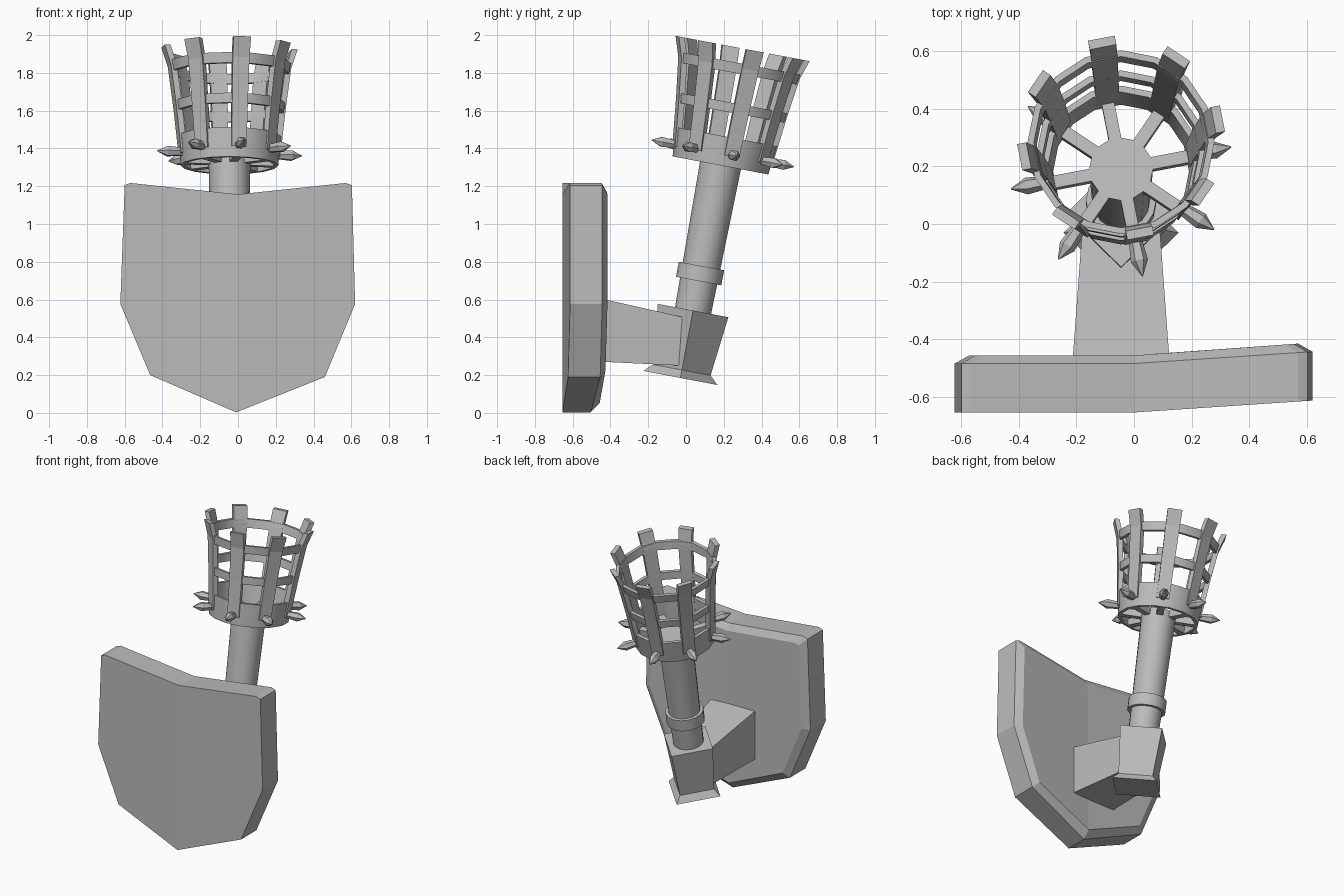
import bpy, bmesh, math
from mathutils import Matrix, Vector

cube = bpy.data.objects.get("Cube")
if cube:
    bpy.data.objects.remove(cube)

iron = bpy.data.materials.new("grey")
iron.use_nodes = True
GREY = (0.5, 0.5, 0.5, 1)
iron.diffuse_color = GREY
iron.node_tree.nodes["Principled BSDF"].inputs["Base Color"].default_value = GREY

# Torch frame: origin under the socket, leaning away from the shield
TORCH = Matrix.Translation((-0.045, -0.03, 0.185)) @ Matrix.Rotation(math.radians(-10.7), 4, 'X')
SIDES = 16
COUNT = 8


def finish(name, bm, matrix, smooth):
    bmesh.ops.recalc_face_normals(bm, faces=bm.faces)
    mesh = bpy.data.meshes.new(name)
    bm.to_mesh(mesh)
    bm.free()
    mesh.transform(matrix)
    mesh.materials.append(iron)
    obj = bpy.data.objects.new(name, mesh)
    bpy.context.collection.objects.link(obj)
    if smooth:
        bpy.ops.object.select_all(action='DESELECT')
        obj.select_set(True)
        bpy.context.view_layer.objects.active = obj
        bpy.ops.object.shade_smooth_by_angle(angle=math.radians(35))
    return obj


def loft(name, rings, matrix=Matrix(), wrap=False, smooth=False):
    """Skin a list of equal rings; cap the ends or join last to first."""
    bm = bmesh.new()
    loops = [[bm.verts.new(p) for p in ring] for ring in rings]
    pairs = list(zip(loops, loops[1:]))
    if wrap:
        pairs.append((loops[-1], loops[0]))
    else:
        bm.faces.new(loops[0])
        bm.faces.new(loops[-1])
    n = len(loops[0])
    for a, b in pairs:
        for i in range(n):
            j = (i + 1) % n
            bm.faces.new((a[i], a[j], b[j], b[i]))
    return finish(name, bm, matrix, smooth)


def circle(r, z, sides=SIDES, turn=0.0):
    return [(r * math.cos(turn + math.tau * i / sides),
             r * math.sin(turn + math.tau * i / sides), z) for i in range(sides)]


def turned(name, profile, sides=SIDES, wrap=False, smooth=True):
    return loft(name, [circle(r, z, sides) for r, z in profile], TORCH, wrap, smooth)


def hoop(name, r_low, z_low, r_high, z_high, thick=0.022):
    turned(name, [(r_low, z_low), (r_high, z_high),
                  (r_high - thick, z_high), (r_low - thick, z_low)], wrap=True)


# Shield: outline from upper left clockwise, right half swept slightly back
outline = [(-0.6, 1.205), (-0.57, 1.217), (0, 1.157), (0.57, 1.217), (0.603, 1.205),
           (0.62, 0.577), (0.46, 0.19), (-0.01, 0.003), (-0.465, 0.2), (-0.623, 0.577)]
TOP_MID, TIP = 2, 7


def shield_ring(y, scale):
    return [Vector((x * scale, y + 0.04 * max(x, 0) / 0.6, 0.62 + (z - 0.62) * scale))
            for x, z in outline]


bm = bmesh.new()
rings = [shield_ring(-0.655, 1), shield_ring(-0.485, 1), shield_ring(-0.457, 0.92)]
rings[1][TIP].y = -0.505
loops = [[bm.verts.new(p) for p in ring] for ring in rings]
for a, b in zip(loops, loops[1:]):
    for i in range(len(a)):
        j = (i + 1) % len(a)
        bm.faces.new((a[i], a[j], b[j], b[i]))
for loop in (loops[0], loops[-1]):
    bm.faces.new(loop[TOP_MID:TIP + 1])
    bm.faces.new(loop[TIP:] + loop[:TOP_MID + 1])
finish("shield", bm, Matrix(), False)


# Tapered arm from shield to socket
def arm_end(y, half, low, high):
    return [(-0.045 + sx * half, y, z) for sx, z in
            ((-1, low), (1, low), (1, high), (-1, high))]


loft("arm", [arm_end(-0.47, 0.168, 0.272, 0.61), arm_end(-0.02, 0.135, 0.25, 0.508)])

# Square socket set corner-on, with flared foot
turned("socket_foot", [(0.2, 0), (0.155, 0.043)], sides=4, smooth=False)
turned("socket", [(0.155, 0.043), (0.19, 0.363)], sides=4, smooth=False)

# Shaft and collar
turned("shaft", [(0.097, 0.35), (0.111, 1.19)])
turned("collar", [(0.122, 0.522), (0.122, 0.603)])

# Basket hoops
hoop("lower_band", 0.258, 1.145, 0.274, 1.3)
hoop("middle_hoop", 0.288, 1.43, 0.294, 1.482)
hoop("upper_hoop", 0.315, 1.64, 0.325, 1.695)


# Slats, spokes and spikes repeat around the basket
def slat_section(r, z, width):
    return [(r + dr, dw * width / 2, z) for dr, dw in
            ((-0.028, -1), (0.004, -1), (0.004, 1), (-0.028, 1))]


def spoke_section(r, half, z):
    return [(r, sy * half, z + sz * half) for sy, sz in
            ((-1, -1), (1, -1), (1, 1), (-1, 1))]


def spike_section(r, half):
    return [(r, y, 1.21 + z) for y, z, _ in circle(half, 0, 6)]


for k in range(COUNT):
    place = TORCH @ Matrix.Rotation(math.radians(11) + math.tau * k / COUNT, 4, 'Z')
    loft(f"slat_{k + 1}", [slat_section(0.264, 1.2, 0.08), slat_section(0.274, 1.3, 0.082),
                           slat_section(0.292, 1.46, 0.085), slat_section(0.32, 1.67, 0.09),
                           slat_section(0.355, 1.775, 0.094)], place)
    loft(f"spoke_{k + 1}", [spoke_section(0.09, 0.022, 1.168),
                            spoke_section(0.25, 0.022, 1.168)], place)
    loft(f"spike_{k + 1}", [spike_section(0.245, 0.022), spike_section(0.335, 0.03),
                            spike_section(0.39, 0.002)], place)
